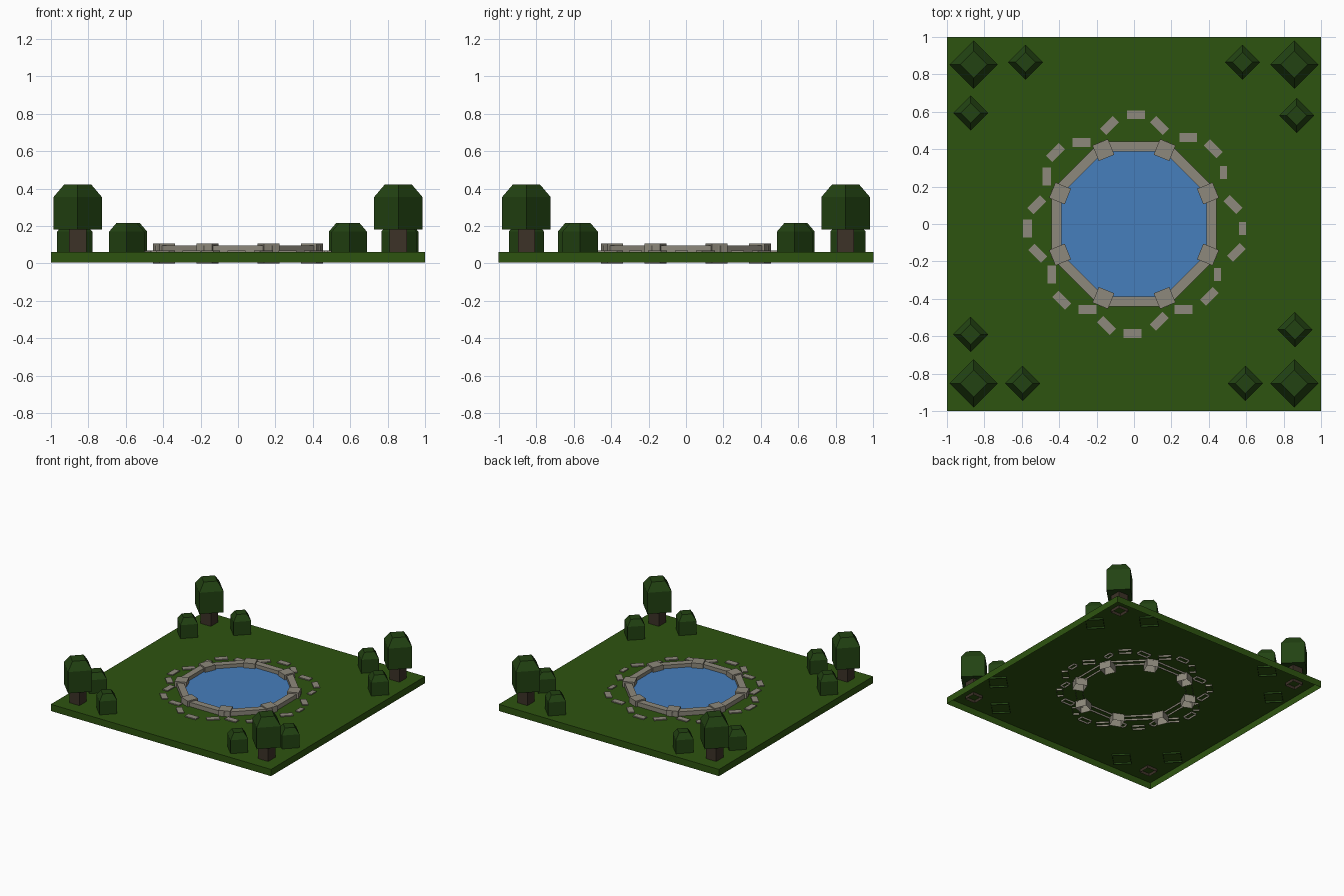
import bpy, bmesh, math
from mathutils import Matrix

if "Cube" in bpy.data.objects:
    bpy.data.objects.remove(bpy.data.objects["Cube"])


def mat(name, rgb):
    m = bpy.data.materials.new(name)
    m.diffuse_color = (*rgb, 1)
    m.use_nodes = True
    m.node_tree.nodes["Principled BSDF"].inputs["Base Color"].default_value = m.diffuse_color
    return m


GRASS = mat("grass green", (0.027, 0.088, 0.005))
LEAF = mat("leaf green", (0.016, 0.055, 0.006))
BARK = mat("bark brown", (0.045, 0.032, 0.020))
STONE = mat("stone grey", (0.27, 0.25, 0.20))
WATER = mat("water blue", (0.061, 0.209, 0.503))


def loft(name, rings, material, loc=(0, 0), cap_bottom=False):
    """Stack rings of (x, y, z) points into a body with a closed top."""
    bm = bmesh.new()
    vs = [[bm.verts.new(p) for p in r] for r in rings]
    n = len(rings[0])
    for a, b in zip(vs, vs[1:]):
        for i in range(n):
            j = (i + 1) % n
            bm.faces.new((a[i], a[j], b[j], b[i]))
    bm.faces.new(vs[-1])
    if cap_bottom:
        bm.faces.new(vs[0][::-1])
    me = bpy.data.meshes.new(name)
    bm.to_mesh(me)
    bm.free()
    me.materials.append(material)
    ob = bpy.data.objects.new(name, me)
    ob.location = (*loc, 0)
    bpy.context.collection.objects.link(ob)
    return ob


def rect(w, d, z, angle=0):
    rot = Matrix.Rotation(angle, 2)
    pts = []
    for x, y in ((-1, -1), (1, -1), (1, 1), (-1, 1)):
        c, s = math.cos(angle), math.sin(angle)
        px, py = x * w / 2, y * d / 2
        pts.append((px * c - py * s, px * s + py * c, z))
    return pts


def ngon(n, r, z, start=0):
    return [(r * math.cos(start + math.tau * i / n),
             r * math.sin(start + math.tau * i / n), z) for i in range(n)]


# Lawn slab, hollow underneath
loft("lawn", [rect(2, 2, 0.005), rect(2, 2, 0.06)], GRASS)

# Pond water
E = math.pi / 8
loft("water", [ngon(8, 0.43, 0.061, E), ngon(8, 0.43, 0.067, E)], WATER)

# Octagonal pond rim
co = math.cos(E)
rim = loft("pond_rim", [ngon(8, 0.387 / co, 0.05, E), ngon(8, 0.387 / co, 0.096, E)], STONE)
bm = bmesh.new()
loops = [[bm.verts.new(p) for p in ngon(8, r / co, z, E)]
         for r, z in ((0.44, 0.045), (0.44, 0.096), (0.387, 0.096), (0.387, 0.045))]
for a, b in zip(loops, loops[1:]):
    for i in range(8):
        j = (i + 1) % 8
        bm.faces.new((a[i], a[j], b[j], b[i]))
bm.to_mesh(rim.data)
bm.free()

# Corner blocks of the rim
for k in range(8):
    a = E + k * math.pi / 4
    loft("rim_block", [rect(0.09, 0.09, 0.0, a), rect(0.09, 0.09, 0.107, a)], STONE,
         (0.428 * math.cos(a), 0.428 * math.sin(a)))

# Stepping stones around the pond, clockwise from the back
stones = [(0.01, 0.584), (0.136, 0.526), (0.29, 0.462), (0.424, 0.403),
          (0.478, 0.275), (0.53, 0.104), (0.58, -0.024), (0.547, -0.152),
          (0.446, -0.27), (0.403, -0.387), (0.264, -0.457), (0.136, -0.52),
          (-0.008, -0.585), (-0.147, -0.542), (-0.248, -0.457), (-0.387, -0.408),
          (-0.44, -0.27), (-0.515, -0.157), (-0.569, -0.024), (-0.52, 0.104),
          (-0.467, 0.254), (-0.419, 0.382), (-0.28, 0.435), (-0.131, 0.526)]
for i, (x, y) in enumerate(stones):
    w, d = 0.096, 0.047
    if i % 2:
        ang = -math.pi / 4 if x * y > 0 else math.pi / 4
    elif abs(y) > abs(x):
        ang = 0
    else:
        ang = math.pi / 2
        if x > 0:
            w, d = 0.07, 0.036
    loft("path_stone", [rect(w, d, 0.045, ang), rect(w, d, 0.068, ang)], STONE, (x, y))

# Corner trees: trunk and chamfered crown
for sx in (-1, 1):
    for sy in (-1, 1):
        p = (sx * 0.857, sy * 0.852)
        loft("trunk", [rect(0.092, 0.092, 0.035), rect(0.092, 0.092, 0.19)], BARK, p)
        loft("crown", [ngon(4, 0.129, 0.18), ngon(4, 0.129, 0.355), ngon(4, 0.072, 0.422)],
             LEAF, p, True)

# Bushes
for p in ((-0.58, 0.865), (-0.873, 0.593), (0.58, 0.865), (0.87, 0.58),
          (0.86, -0.565), (0.595, -0.852), (-0.595, -0.852), (-0.873, -0.59)):
    loft("bush", [ngon(4, 0.094, 0.045), ngon(4, 0.094, 0.17), ngon(4, 0.054, 0.217)], LEAF, p)
